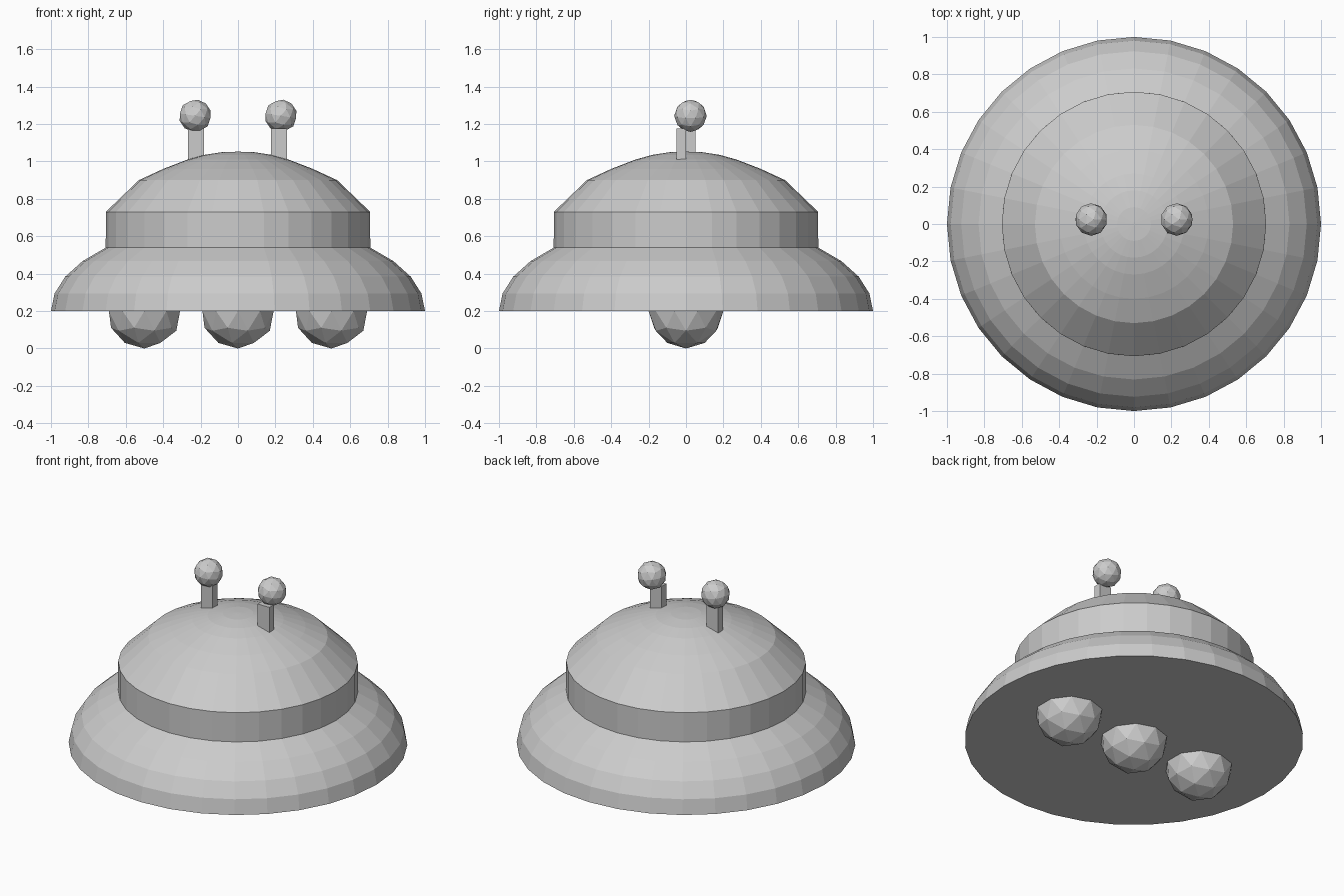
import bpy
import bmesh
import math
from mathutils import Matrix

cube = bpy.data.objects.get("Cube")
if cube:
    bpy.data.objects.remove(cube, do_unlink=True)

grey = bpy.data.materials.new("light_grey")
grey.use_nodes = True
colour = (0.6, 0.6, 0.6, 1)
grey.diffuse_color = colour
grey.node_tree.nodes["Principled BSDF"].inputs["Base Color"].default_value = colour


def add_object(name, bm):
    bmesh.ops.recalc_face_normals(bm, faces=bm.faces)
    mesh = bpy.data.meshes.new(name)
    bm.to_mesh(mesh)
    bm.free()
    mesh.materials.append(grey)
    obj = bpy.data.objects.new(name, mesh)
    bpy.context.collection.objects.link(obj)
    return obj


def lathe(name, profile, sides):
    """Stack rings of (radius, height), close the base and the top."""
    bm = bmesh.new()
    rings = []
    for r, z in profile:
        angles = [math.tau * i / sides for i in range(sides)]
        rings.append([bm.verts.new((r * math.cos(a), r * math.sin(a), z)) for a in angles])
    for low, high in zip(rings, rings[1:]):
        for i in range(sides):
            j = (i + 1) % sides
            bm.faces.new((low[i], low[j], high[j], high[i]))
    bm.faces.new(rings[0][::-1])
    bm.faces.new(rings[-1])
    return add_object(name, bm)


def ball(name, centre, radius, tilt=0):
    bm = bmesh.new()
    place = Matrix.Translation(centre) @ Matrix.Rotation(tilt, 4, "Y")
    bmesh.ops.create_icosphere(bm, subdivisions=2, radius=radius, matrix=place)
    return add_object(name, bm)


def box(name, centre, size):
    bm = bmesh.new()
    place = Matrix.Translation(centre) @ Matrix.Diagonal((*size, 1))
    bmesh.ops.create_cube(bm, size=1, matrix=place)
    return add_object(name, bm)


# Saucer body: curved skirt, upright band, shallow dome
skirt = []
for step in range(5):
    a = math.radians(11.25 * step)
    skirt.append((math.cos(a), 0.2 + 0.48 * math.sin(a)))
dome = [(0.707, 0.73), (0.53, 0.9), (0.4, 0.96), (0.27, 1.01),
        (0.18, 1.035), (0.09, 1.049), (0.01, 1.052)]
lathe("saucer_body", skirt + dome, 32)

# Row of landing pods, half sunk into the base
for name, x in (("right", -0.5), ("middle", 0), ("left", 0.5)):
    ball(name + "_landing_pod", (x, 0, 0.2), 0.2)

# Antennae: flat stalks staggered front and back, with round tips
for name, side, x in (("right", -1, -0.225), ("left", 1, 0.219)):
    box(name + "_antenna_stalk", (x, -0.025 * side, 1.065), (0.084, 0.05, 0.22))
    ball(name + "_antenna_tip", (0.229 * side, 0.024, 1.244), 0.087, 0.15)
